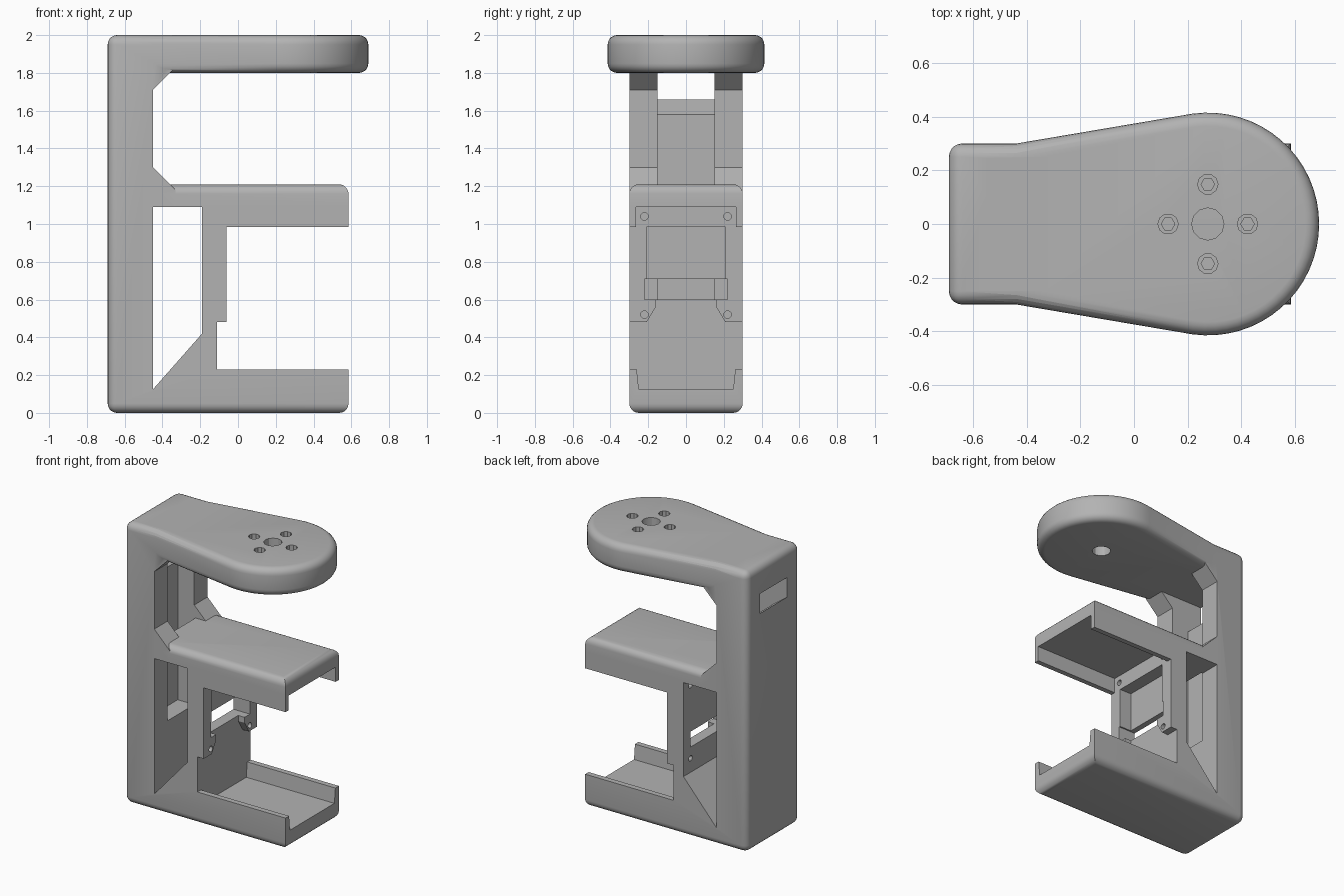
import bpy, bmesh
from math import sin, cos, pi, radians
from mathutils import Vector

cube = bpy.data.objects.get("Cube")
if cube:
    bpy.data.objects.remove(cube, do_unlink=True)

grey = bpy.data.materials.new("plain_grey")
grey.use_nodes = True
grey.diffuse_color = (0.45, 0.45, 0.45, 1)
grey.node_tree.nodes["Principled BSDF"].inputs["Base Color"].default_value = grey.diffuse_color

# Maps a profile point and a depth to space, for each extrusion axis
PLACE = {
    "x": lambda a, b, d: Vector((d, a, b)),
    "y": lambda a, b, d: Vector((a, d, b)),
    "z": lambda a, b, d: Vector((a, b, d)),
}


def prism(name, profile, axis, low, high, rounded=None, radius=0.05):
    """Extrude a profile; round the edges whose two ends satisfy the rule."""
    bm = bmesh.new()
    ends = [[bm.verts.new(PLACE[axis](a, b, d)) for a, b in profile] for d in (low, high)]
    for ring in ends:
        bm.faces.new(ring)
    count = len(profile)
    for i in range(count):
        j = (i + 1) % count
        bm.faces.new((ends[0][i], ends[0][j], ends[1][j], ends[1][i]))
    bmesh.ops.recalc_face_normals(bm, faces=bm.faces)
    if rounded:
        edges = [e for e in bm.edges if rounded(e.verts[0].co, e.verts[1].co)]
        bmesh.ops.bevel(bm, geom=edges, offset=radius, segments=5, profile=0.5, affect='EDGES')
        bmesh.ops.recalc_face_normals(bm, faces=bm.faces)
    mesh = bpy.data.meshes.new(name)
    bm.to_mesh(mesh)
    bm.free()
    mesh.materials.append(grey)
    obj = bpy.data.objects.new(name, mesh)
    bpy.context.collection.objects.link(obj)
    return obj


def box(name, xs, ys, zs, rounded=None):
    (x0, x1), (z0, z1) = xs, zs
    return prism(name, [(x0, z0), (x1, z0), (x1, z1), (x0, z1)], "y", *ys, rounded)


def circle(a, b, radius, sides=12):
    return [(a + radius * cos(2 * pi * i / sides), b + radius * sin(2 * pi * i / sides))
            for i in range(sides)]


def combine(target, tool, operation='DIFFERENCE'):
    """Apply a boolean and discard the tool."""
    mod = target.modifiers.new("combine", 'BOOLEAN')
    mod.operation = operation
    mod.solver = 'EXACT'
    mod.object = tool
    graph = bpy.context.evaluated_depsgraph_get()
    result = bpy.data.meshes.new_from_object(target.evaluated_get(graph))
    target.modifiers.clear()
    target.data = result
    bpy.data.objects.remove(tool, do_unlink=True)


BACK, INNER, TIP = -0.69, -0.45, 0.585
HALF = 0.3
FAR = 1.0
wide = (-0.6, 0.6)


# Post and lower arm start as one block, sharp only at the upright tip edges
def outer_edges(p, q):
    return not (p.x > 0 and q.x > 0 and abs(p.z - q.z) > 0.1)


stand = box("stand", (BACK, TIP), (-HALF, HALF), (0, 2), outer_edges)

# Gap between the top plate and middle arm, with corner gussets left in
combine(stand, prism("upper_gap", [
    (INNER, 1.3), (-0.33, 1.18), (-0.33, 1.1), (FAR, 1.1),
    (FAR, 2.1), (-0.33, 2.1), (-0.33, 1.83), (INNER, 1.71)], "y", *wide))

# Middle arm with rounded top
combine(stand, box("middle_arm", (-0.4, TIP), (-HALF, HALF), (1.05, 1.21),
                   lambda p, q: p.z > 1.2 and q.z > 1.2 and max(p.x, q.x) > 0), 'UNION')

# Top plate: tapered outline ending in a round nose
NOSE = 0.275
outline = [(-0.6, -0.295), (INNER, -0.298)]
for step in range(33):
    angle = radians(-98 + 196 * step / 32)
    outline.append((NOSE + 0.415 * cos(angle), 0.415 * sin(angle)))
outline += [(INNER, 0.298), (-0.6, 0.295)]
combine(stand, prism("top_plate", outline, "z", 1.8, 2,
                     lambda p, q: abs(p.z - q.z) < 0.01), 'UNION')

# Gap between middle and lower arm, stepped around the bracket
combine(stand, prism("lower_gap", [
    (-0.06, 0.985), (FAR, 0.985), (FAR, 0.23), (-0.11, 0.23),
    (-0.11, 0.48), (-0.06, 0.48)], "y", *wide))

# Side window between post and bracket
combine(stand, prism("side_window", [
    (INNER, 0.125), (-0.19, 0.42), (-0.19, 1.09), (INNER, 1.09)], "y", *wide))

# Hollow below the middle arm and tray in the lower arm
combine(stand, box("arm_hollow", (-0.06, FAR), (-0.265, 0.265), (0.9, 1.09)))
combine(stand, prism("tray", [(-0.25, 0.125), (0.25, 0.125), (0.268, 0.3), (-0.268, 0.3)],
                     "x", -0.11, FAR))

# Bracket: space between tabs, recessed panel and slot under it
combine(stand, prism("tab_gap", [(-0.215, 0.47), (0.215, 0.47), (0.16, 0.56), (0.16, 0.62),
                                 (-0.16, 0.62), (-0.16, 0.56)], "x", -0.11, 0))
combine(stand, box("panel_recess", (-0.15, 0), (-0.21, 0.21), (0.7, 0.985)))
combine(stand, box("panel_slot", (-0.3, 0), (-0.22, 0.22), (0.6, 0.71)))

# Screw holes in the bracket
for y in (-0.22, 0.22):
    for z in (0.52, 1.04):
        combine(stand, prism("bracket_hole", circle(y, z, 0.02), "x", -0.3, 0))

# Cable channel in the post, with a sloped exit through the back
combine(stand, box("channel", (-0.58, -0.44), (-0.15, 0.15), (0.59, 1.75)))
combine(stand, box("gusset_split", (-0.58, -0.2), (-0.15, 0.15), (1.21, 1.8)))
combine(stand, prism("cable_exit", [(-0.57, 1.573), (-0.69, 1.66), (-0.8, 1.66), (-0.8, 1.8),
                                    (-0.57, 1.8)], "y", -0.15, 0.15))

# Centre bore and four stepped screw holes in the top plate
combine(stand, prism("bore", circle(NOSE, 0, 0.06), "z", 1.7, 2.1))
for i in range(4):
    x = NOSE + 0.148 * cos(i * pi / 2)
    y = 0.148 * sin(i * pi / 2)
    combine(stand, prism("screw_head", circle(x, y, 0.038, 10), "z", 1.96, 2.1))
    combine(stand, prism("screw_hole", circle(x, y, 0.025, 6), "z", 1.88, 2.1))

# Smooth the rounds, keep edges sharp
bpy.ops.object.select_all(action='DESELECT')
stand.select_set(True)
bpy.context.view_layer.objects.active = stand
bpy.ops.object.shade_smooth_by_angle(angle=radians(30))
